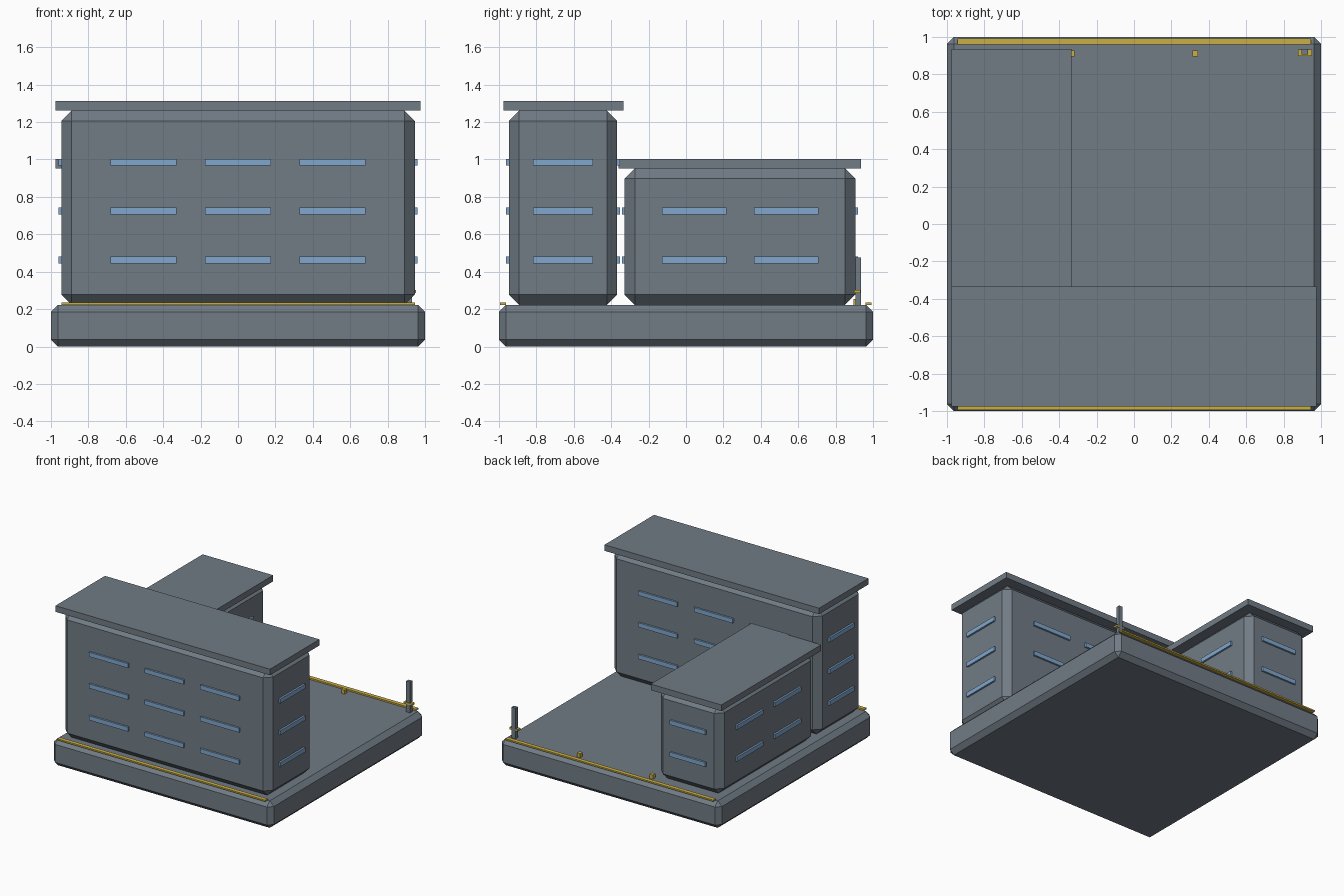
import bpy, bmesh

if "Cube" in bpy.data.objects:
    bpy.data.objects.remove(bpy.data.objects["Cube"])


def material(name, rgb):
    m = bpy.data.materials.new(name)
    m.diffuse_color = (*rgb, 1)
    m.use_nodes = True
    m.node_tree.nodes["Principled BSDF"].inputs["Base Color"].default_value = m.diffuse_color
    return m


GREY = material("slate_grey", (0.165, 0.2, 0.235))
BLUE = material("window_blue", (0.22, 0.39, 0.61))
YELLOW = material("trim_yellow", (0.6, 0.43, 0.06))


def box(name, x, y, z, mat, chamfer=0):
    """Box from (min, max) ranges, with an optional flat chamfer."""
    bm = bmesh.new()
    bmesh.ops.create_cube(bm, size=1)
    for v in bm.verts:
        for i, r in enumerate((x, y, z)):
            v.co[i] = r[1] if v.co[i] > 0 else r[0]
    if chamfer:
        bmesh.ops.bevel(bm, geom=bm.edges[:], offset=chamfer, segments=1,
                        affect='EDGES', profile=0.5)
    me = bpy.data.meshes.new(name)
    bm.to_mesh(me)
    bm.free()
    me.materials.append(mat)
    ob = bpy.data.objects.new(name, me)
    bpy.context.collection.objects.link(ob)
    return ob


def around(c, w):
    return (c - w / 2, c + w / 2)


def windows(name, x, y, floors, x_centres, x_width, y_centres, y_width):
    """Thin window strips on all four walls of a block."""
    d = 0.015
    for z in floors:
        zr = around(z, 0.036)
        for wall in ((y[0] - d, y[0] + 0.005), (y[1] - 0.005, y[1] + d)):
            for c in x_centres:
                box(name + "_window", around(c, x_width), wall, zr, BLUE)
        for wall in ((x[0] - d, x[0] + 0.005), (x[1] - 0.005, x[1] + d)):
            for c in y_centres:
                box(name + "_window", wall, around(c, y_width), zr, BLUE)


# Base slab
box("base", (-1, 1), (-1, 1), (0, 0.222), GREY, 0.037)

# Tall front block
fx, fy = (-0.945, 0.945), (-0.947, -0.368)
box("front_block", fx, fy, (0.222, 1.262), GREY, 0.055)
box("front_roof", (-0.975, 0.975), (-0.977, -0.335), (1.262, 1.312), GREY)
windows("front_block", fx, fy, (0.463, 0.725, 0.985),
        (-0.505, 0, 0.505), 0.353, (-0.658,), 0.322)

# Lower rear wing
wx, wy = (-0.945, -0.368), (-0.328, 0.905)
box("rear_wing", wx, wy, (0.222, 0.953), GREY, 0.055)
box("wing_roof", (-0.977, -0.335), (-0.36, 0.936), (0.953, 1.003), GREY)
windows("rear_wing", wx, wy, (0.463, 0.725),
        (-0.657,), 0.322, (0.043, 0.537), 0.345)

# Yellow edge strips
box("front_strip", (-0.945, 0.945), (-0.995, -0.962), (0.222, 0.234), YELLOW)
box("rear_strip", (-0.945, 0.945), (0.96, 0.993), (0.222, 0.234), YELLOW)

# Yellow marker blocks along the rear
for cx in (-0.333, 0.327):
    box("marker", around(cx, 0.03), around(0.912, 0.033), (0.222, 0.255), YELLOW)

# Corner post with yellow band
box("post", around(0.913, 0.035), around(0.92, 0.03), (0.222, 0.475), GREY)
box("post_band", around(0.915, 0.075), around(0.916, 0.036), (0.287, 0.303), YELLOW)
